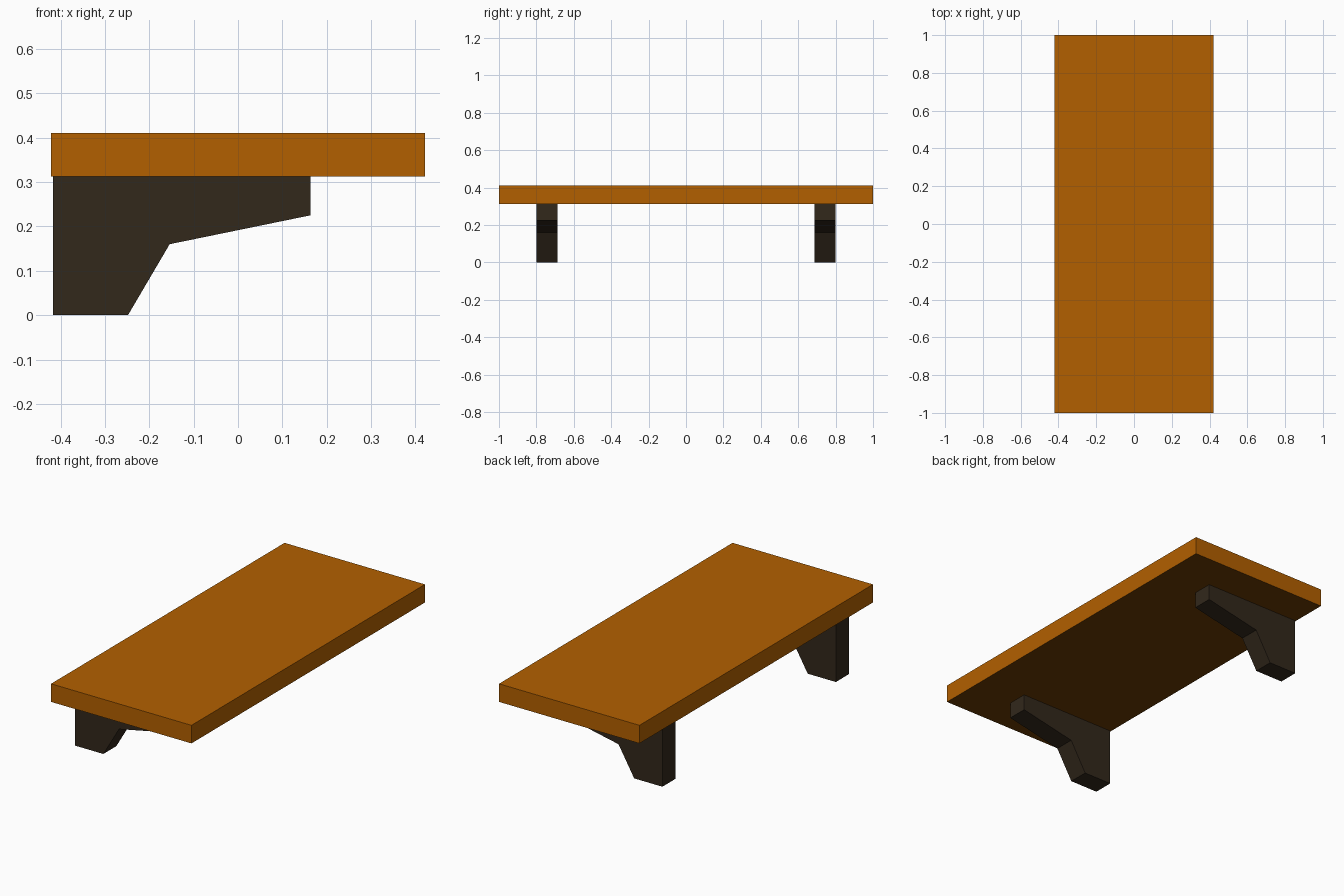
import bpy, bmesh

if "Cube" in bpy.data.objects:
    bpy.data.objects.remove(bpy.data.objects["Cube"])


def material(name, color):
    m = bpy.data.materials.new(name)
    m.diffuse_color = (*color, 1.0)
    m.use_nodes = True
    m.node_tree.nodes["Principled BSDF"].inputs["Base Color"].default_value = m.diffuse_color
    return m


def extrude_profile(name, profile, y0, y1, mat):
    """Extrude an (x, z) outline from y0 to y1."""
    bm = bmesh.new()
    face = bm.faces.new([bm.verts.new((x, y0, z)) for x, z in profile])
    out = bmesh.ops.extrude_face_region(bm, geom=[face])
    moved = [g for g in out["geom"] if isinstance(g, bmesh.types.BMVert)]
    bmesh.ops.translate(bm, vec=(0, y1 - y0, 0), verts=moved)
    bmesh.ops.recalc_face_normals(bm, faces=bm.faces)
    mesh = bpy.data.meshes.new(name)
    bm.to_mesh(mesh)
    bm.free()
    mesh.materials.append(mat)
    obj = bpy.data.objects.new(name, mesh)
    bpy.context.collection.objects.link(obj)
    return obj


wood = material("warm wood", (0.45, 0.117, 0.0))
underside = material("dark wood underside", (0.145, 0.044, 0.001))
iron = material("dark iron", (0.032, 0.021, 0.011))

# Shelf board, with a darker underside
W, BOTTOM, TOP = 0.421, 0.313, 0.411
board = extrude_profile("shelf_board",
                        [(-W, BOTTOM), (W, BOTTOM), (W, TOP), (-W, TOP)],
                        -1, 1, wood)
board.data.materials.append(underside)
for p in board.data.polygons:
    if p.normal.z < -0.5:
        p.material_index = 1

# Two matching brackets under the board
bracket = [(-0.417, 0), (-0.248, 0), (-0.154, 0.160), (0.163, 0.225),
           (0.163, BOTTOM), (-0.417, BOTTOM)]
for name, y0, y1 in (("front_bracket", -0.799, -0.688),
                     ("back_bracket", 0.687, 0.798)):
    extrude_profile(name, bracket, y0, y1, iron)
